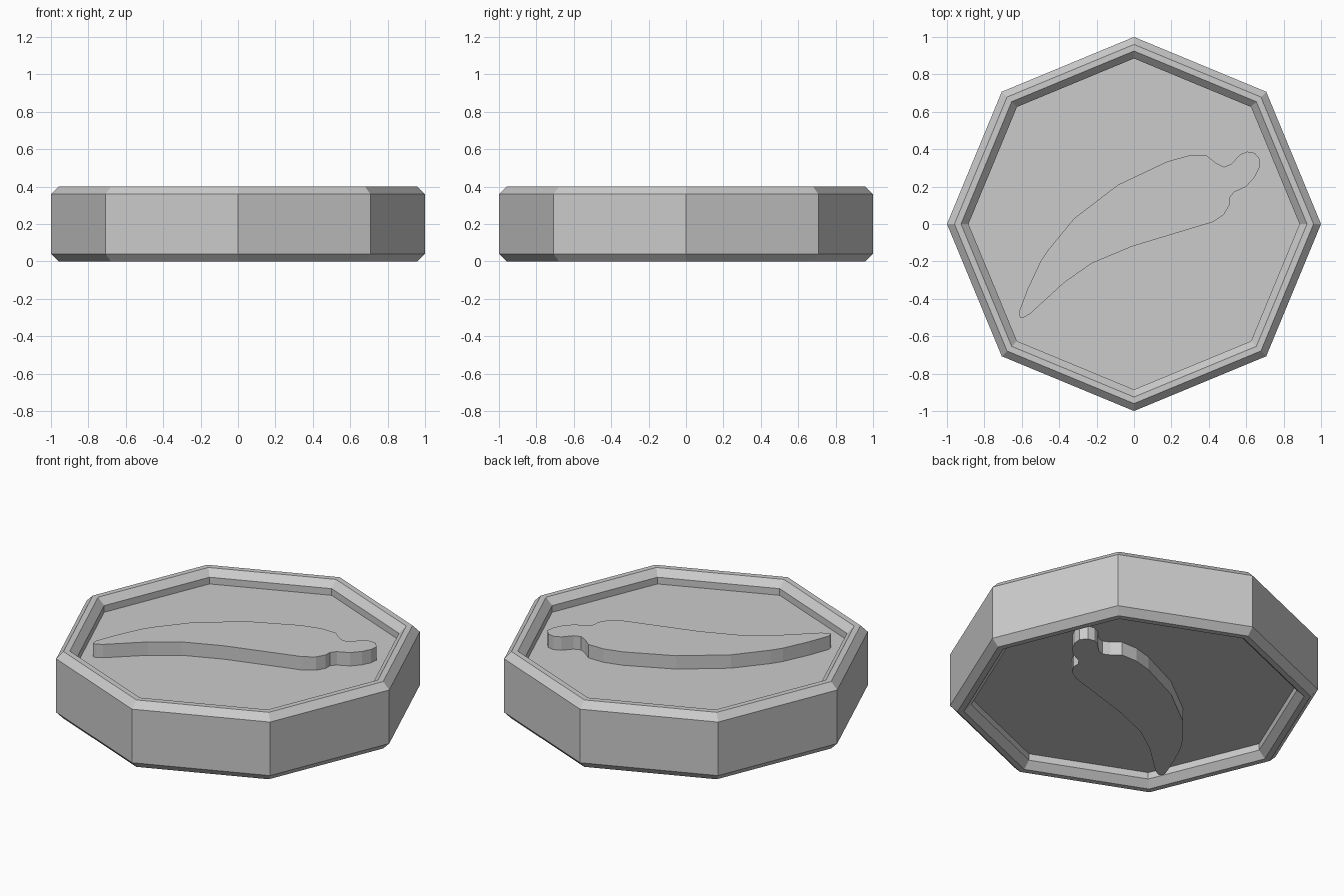
import bpy
import bmesh
from math import cos, sin, tau

THICKNESS = 0.4
SIDES = 8

cube = bpy.data.objects.get("Cube")
if cube:
    bpy.data.objects.remove(cube, do_unlink=True)

# One plain grey for the whole token
grey = bpy.data.materials.new("plain grey")
grey.use_nodes = True
colour = (0.6, 0.6, 0.6, 1)
grey.diffuse_color = colour
grey.node_tree.nodes["Principled BSDF"].inputs["Base Color"].default_value = colour


def make_object(name, bm):
    """Turn a bmesh into a flat-shaded grey object."""
    bmesh.ops.recalc_face_normals(bm, faces=bm.faces)
    mesh = bpy.data.meshes.new(name)
    bm.to_mesh(mesh)
    bm.free()
    mesh.materials.append(grey)
    obj = bpy.data.objects.new(name, mesh)
    bpy.context.collection.objects.link(obj)
    return obj


def ring(bm, radius, z):
    """Add one polygon ring of vertices with corners on the axes."""
    angles = [tau * i / SIDES for i in range(SIDES)]
    return [bm.verts.new((radius * cos(a), radius * sin(a), z)) for a in angles]


def octagonal_body(name):
    """Sweep a bevelled rim profile round the octagon and cap both floors."""
    upper = [(0.885, 0.32), (0.885, 0.36), (0.925, 0.4), (0.96, 0.4), (1, 0.36)]
    lower = [(r, THICKNESS - z) for r, z in reversed(upper)]
    bm = bmesh.new()
    rings = [ring(bm, r, z) for r, z in upper + lower]
    for a, b in zip(rings, rings[1:]):
        for i in range(SIDES):
            j = (i + 1) % SIDES
            bm.faces.new((a[i], a[j], b[j], b[i]))
    bm.faces.new(rings[0])
    bm.faces.new(rings[-1])
    return make_object(name, bm)


def relief(name, outline, bottom, top):
    """Extrude a closed outline into a flat raised plate."""
    bm = bmesh.new()
    face = bm.faces.new([bm.verts.new((x, y, bottom)) for x, y in outline])
    grown = bmesh.ops.extrude_face_region(bm, geom=[face], use_keep_orig=True)
    verts = [v for v in grown["geom"] if isinstance(v, bmesh.types.BMVert)]
    bmesh.ops.translate(bm, verts=verts, vec=(0, 0, top - bottom))
    return make_object(name, bm)


# Tapered pod: upper edge from the tip to the neck
upper_edge = [(-.61, -.5), (-.615, -.47), (-.57, -.35), (-.5, -.2), (-.46, -.14),
              (-.32, .03), (-.085, .21), (.18, .335), (.29, .365), (.39, .365)]
# Rounded stem end
stem = [(.44, .325), (.48, .305), (.52, .32), (.565, .37), (.605, .387), (.645, .38),
        (.675, .345), (.67, .3), (.645, .25), (.6, .2), (.535, .17)]
# Lower edge back to the tip
lower_edge = [(.51, .14), (.51, .1), (.48, .05), (.42, .01), (.32, -.02),
              (-.01, -.12), (-.225, -.21), (-.375, -.315), (-.555, -.48), (-.59, -.5)]
outline = upper_edge + stem + lower_edge

# Token body, with the same relief on both faces, slightly sunk into the floors
octagonal_body("token_body")
DEPTH = 0.1
relief("top_relief", outline, THICKNESS - DEPTH, THICKNESS)
relief("bottom_relief", outline, 0, DEPTH)
